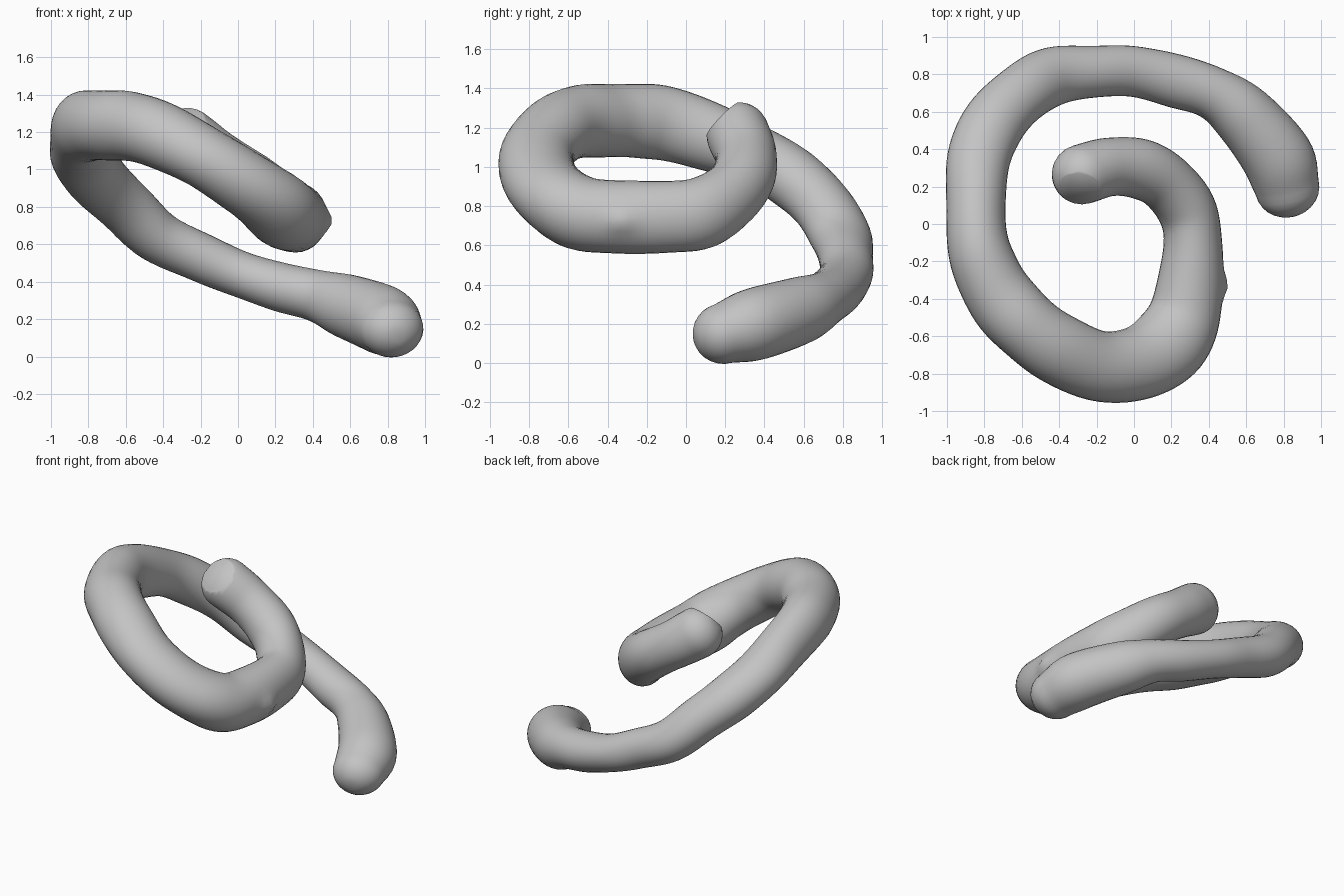
import bpy, bmesh, math
from mathutils import Vector

if "Cube" in bpy.data.objects:
    bpy.data.objects.remove(bpy.data.objects["Cube"])

# Spiral centre line: x, y, z, half width, half height
PATH = [
    (.82, .19, .15, .172, .155), (.765, .36, .20, .192, .185), (.585, .58, .268, .168, .17),
    (.42, .70, .325, .142, .14), (.22, .765, .373, .142, .13), (0, .815, .445, .136, .124),
    (-.2, .815, .53, .137, .13), (-.43, .79, .64, .157, .14), (-.6, .695, .80, .16, .148),
    (-.745, .545, .94, .168, .155), (-.83, .35, 1.06, .17, .155), (-.845, .1, 1.16, .157, .175),
    (-.835, -.1, 1.22, .165, .19), (-.785, -.26, 1.235, .175, .188), (-.70, -.41, 1.235, .185, .186),
    (-.575, -.545, 1.23, .185, .186), (-.42, -.66, 1.185, .188, .178), (-.2, -.757, 1.075, .19, .168),
    (0, -.75, .95, .195, .17), (.155, -.67, .845, .21, .18), (.25, -.54, .765, .20, .19),
    (.295, -.36, .745, .18, .186), (.315, -.1, .745, .157, .184), (.28, .08, .765, .157, .182),
    (.165, .225, .855, .157, .17), (.03, .295, .955, .16, .16), (-.13, .305, 1.06, .157, .16),
    (-.28, .265, 1.165, .16, .168)]
SIDES, STEPS, DOME = 32, 6, 7


def spline(pts, steps):
    """Catmull-Rom samples through the five-value control points."""
    p = [Vector(q) for q in pts]
    p = [2 * p[0] - p[1]] + p + [2 * p[-1] - p[-2]]
    out = []
    for i in range(1, len(p) - 2):
        a, b, c, d = p[i - 1:i + 3]
        for k in range(steps):
            t = k / steps
            out.append(.5 * (2 * b + (c - a) * t + (2 * a - 5 * b + 4 * c - d) * t * t
                             + (3 * b - a - 3 * c + d) * t ** 3))
    return out + [p[-2]]


samples = spline(PATH, STEPS)
centres = [Vector(s[:3]) for s in samples]
n = len(samples)
rings = []
for i, s in enumerate(samples):
    tan = (centres[min(i + 3, n - 1)] - centres[max(i - 3, 0)]).normalized()
    lump = 1 + .008 * math.sin(i * .6)
    rings.append((centres[i], tan, s[3] * lump, s[4] * lump))


def dome(ring, sign, length):
    """Shrinking rings that round off one end."""
    c, t, w, h = ring
    return [(c + sign * t * length * math.sin(a), t, w * math.cos(a), h * math.cos(a))
            for a in (math.pi / 2 * k / DOME for k in range(1, DOME))]


rings = dome(rings[0], -1, .155)[::-1] + rings + dome(rings[-1], 1, .155)

# Skin the rings into one closed coil
bm = bmesh.new()
loops = []
for c, t, w, h in rings:
    side = t.cross(Vector((0, 0, 1))).normalized()
    up = side.cross(t)
    loops.append([bm.verts.new(c + side * w * math.cos(a) + up * h * math.sin(a))
                  for a in (2 * math.pi * k / SIDES for k in range(SIDES))])
for a, b in zip(loops, loops[1:]):
    for k in range(SIDES):
        j = (k + 1) % SIDES
        bm.faces.new((a[k], a[j], b[j], b[k]))
bm.faces.new(loops[0][::-1])
bm.faces.new(loops[-1])

# Slice the inner upper end to a flat disc
tip = {v for loop in loops[-(DOME + 14):] for v in loop}
faces = [f for f in bm.faces if all(v in tip for v in f.verts)]
geom = faces + list({e for f in faces for e in f.edges}) + list(tip)
normal = Vector((-.15, -.70, .69)).normalized()
bmesh.ops.bisect_plane(bm, geom=geom, dist=1e-5, plane_co=Vector((-.28, .265, 1.165)) + normal * .11,
                       plane_no=normal, clear_outer=True)
bmesh.ops.holes_fill(bm, edges=[e for e in bm.edges if e.is_boundary], sides=0)
bmesh.ops.recalc_face_normals(bm, faces=bm.faces)

# Small nub on the right flank
for v in bm.verts:
    d = (v.co - Vector((.48, -.33, .72))).length
    v.co.x += .03 * math.exp(-(d / .06) ** 2)

mesh = bpy.data.meshes.new("coil")
bm.to_mesh(mesh)
bm.free()
coil = bpy.data.objects.new("coil", mesh)
bpy.context.collection.objects.link(coil)
grey = bpy.data.materials.new("grey")
grey.diffuse_color = (.55, .55, .55, 1)
grey.use_nodes = True
grey.node_tree.nodes["Principled BSDF"].inputs["Base Color"].default_value = grey.diffuse_color
mesh.materials.append(grey)
bpy.context.view_layer.objects.active = coil
coil.select_set(True)
bpy.ops.object.shade_smooth_by_angle(angle=math.radians(50))
